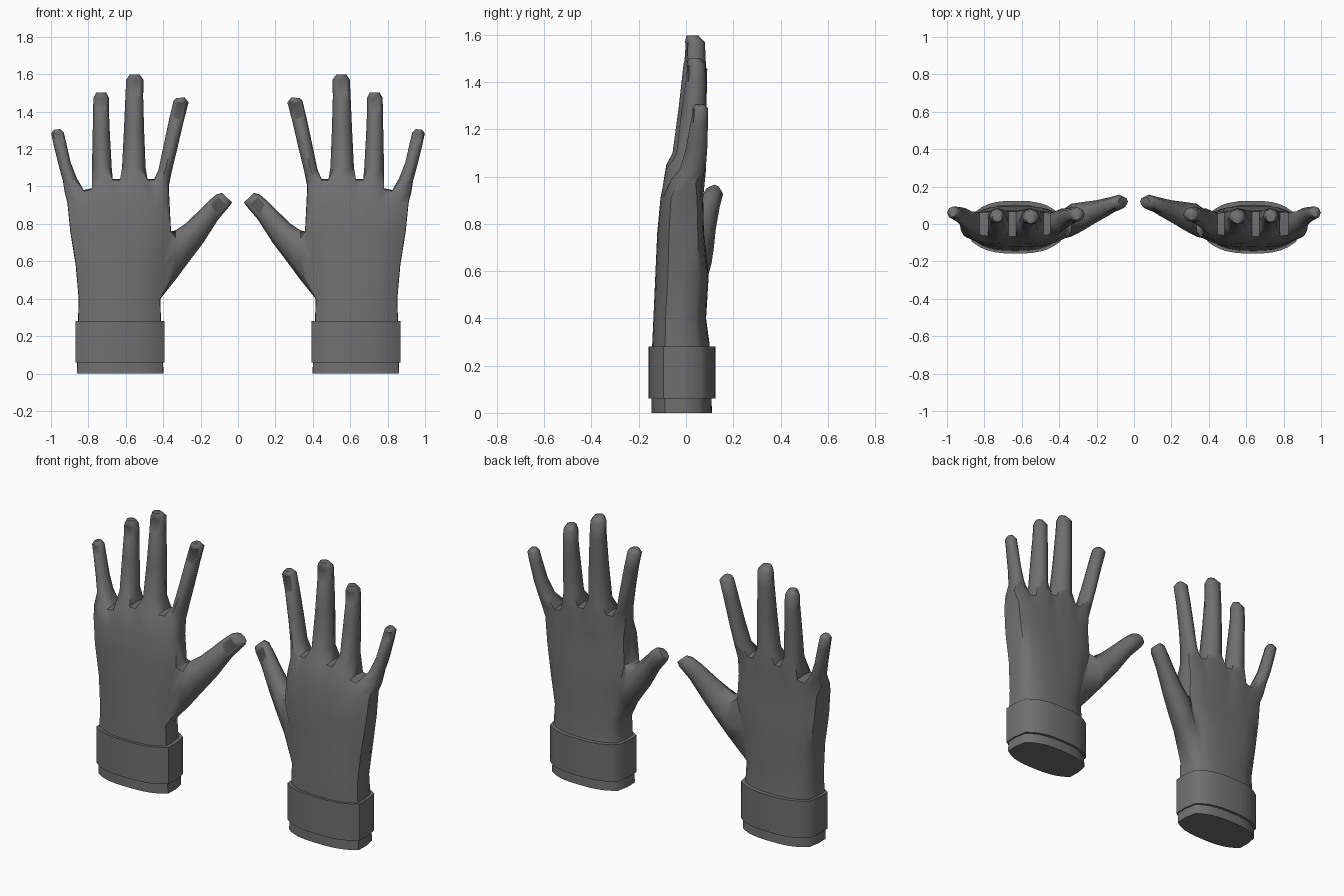
import bpy, bmesh, math

cube = bpy.data.objects.get("Cube")
if cube:
    bpy.data.objects.remove(cube, do_unlink=True)


def make_material(name, value):
    mat = bpy.data.materials.new(name)
    mat.use_nodes = True
    color = (value, value, value, 1)
    mat.diffuse_color = color
    mat.node_tree.nodes["Principled BSDF"].inputs["Base Color"].default_value = color
    return mat


glove_grey = make_material("glove grey", 0.16)
nail_grey = make_material("nail grey", 0.09)

# Knuckle line: left, middle and right column of each finger (x, z)
KNUCKLES = [
    (.372, 1.0), (.41, 1.04), (.447, 1.035),
    (.484, 1.035), (.557, 1.05), (.63, 1.035),
    (.67, 1.035), (.725, 1.03), (.78, .985),
    (.825, .975), (.87, .985), (.925, .97),
]
COLS = len(KNUCKLES)
FIRST, LAST = KNUCKLES[0][0], KNUCKLES[-1][0]

# Palm rows: z, thumb side x, little finger side x, front y, back y
PALM = [
    (0, .4, .86, -.147, .11),
    (.29, .414, .853, -.143, .1),
    (.4, .417, .85, -.138, .09),
    (.58, .4, .866, -.13, .108),
    (.76, .36, .895, -.122, .1),
    (.91, .368, .91, -.108, .092),
]
THUMB_ROW = 2

# Finger rings: first side x, z; second side x, z; centre y, half depth
INDEX = [
    (.352, 1.09, .425, 1.09, .02, .062),
    (.325, 1.2, .4, 1.21, .033, .052),
    (.29, 1.35, .366, 1.37, .045, .043),
    (.264, 1.45, .344, 1.46, .05, .04),
    (.285, 1.476, .33, 1.473, .045, .024),
]
MIDDLE = [
    (.494, 1.1, .62, 1.1, .013, .07),
    (.502, 1.3, .61, 1.3, .028, .058),
    (.507, 1.48, .602, 1.48, .037, .047),
    (.505, 1.57, .598, 1.57, .038, .042),
    (.525, 1.598, .58, 1.598, .027, .025),
]
RING = [
    (.675, 1.1, .781, 1.09, .02, .062),
    (.685, 1.28, .777, 1.28, .033, .052),
    (.69, 1.4, .775, 1.4, .042, .044),
    (.69, 1.475, .773, 1.475, .042, .04),
    (.705, 1.503, .757, 1.503, .035, .024),
]
LITTLE = [
    (.862, 1.045, .936, 1.03, .03, .054),
    (.895, 1.13, .958, 1.11, .045, .045),
    (.92, 1.24, .985, 1.22, .056, .037),
    (.932, 1.29, .999, 1.285, .06, .034),
    (.95, 1.308, .985, 1.303, .058, .02),
]
THUMB = [
    (.335, .5, .335, .765, .02, .088),
    (.262, .598, .28, .802, .042, .076),
    (.185, .7, .225, .855, .066, .06),
    (.105, .825, .158, .922, .095, .048),
    (.045, .895, .115, .958, .115, .042),
    (.032, .915, .085, .966, .12, .025),
]


def section(bm, z, x0, x1, yf, yb, hollow=0.0, top=False):
    """Closed hand cross-section: front columns, side, back columns, side."""
    mid_x, mid_y, depth = (x0 + x1) / 2, (yf + yb) / 2, (yb - yf) / 2
    front, back = [], []
    for i, (kx, kz) in enumerate(KNUCKLES):
        t = (kx - FIRST) / (LAST - FIRST)
        edge = abs(2 * t - 1)
        swell = 1 - .45 * edge ** 3
        if top and i % 3 != 1:
            swell *= .8
        x = x0 + (x1 - x0) * t
        height = kz if top else z
        front.append(bm.verts.new((x, mid_y - depth * swell, height)))
        bx = x if top else mid_x + (x - mid_x) * .95
        back.append(bm.verts.new(
            (bx, mid_y + depth * swell - hollow * (1 - edge ** 2), height)))
    z0, z1 = (KNUCKLES[0][1], KNUCKLES[-1][1]) if top else (z, z)
    near = bm.verts.new((x0 - .002, mid_y, z0))
    far = bm.verts.new((x1 + .002, mid_y, z1))
    return front + [far] + back[::-1] + [near]


def bridge(bm, a, b, skip=()):
    n = len(a)
    return [bm.faces.new((a[j], a[(j + 1) % n], b[(j + 1) % n], b[j]))
            for j in range(n) if j not in skip]


def digit(bm, base, rings):
    """Loft a finger from its base loop; return the front faces of the nail."""
    loop, spans = base, []
    for ax, az, bx, bz, y, depth in rings:
        new = []
        for k in range(8):
            a = math.radians(225 + 45 * k)
            s = (1 + math.cos(a)) / 2
            new.append(bm.verts.new((ax + (bx - ax) * s, y + depth * math.sin(a),
                                     az + (bz - az) * s)))
        spans.append(bridge(bm, loop, new))
        loop = new
    bm.faces.new(loop)
    return spans[-2][:2]


def finish(bm, name, angle):
    mesh = bpy.data.meshes.new(name)
    bm.to_mesh(mesh)
    bm.free()
    obj = bpy.data.objects.new(name, mesh)
    bpy.context.collection.objects.link(obj)
    mesh.materials.append(glove_grey)
    mesh.materials.append(nail_grey)
    bpy.ops.object.select_all(action='DESELECT')
    obj.select_set(True)
    bpy.context.view_layer.objects.active = obj
    bpy.ops.object.shade_smooth_by_angle(angle=math.radians(angle))
    # The other hand is a mirror image across x = 0
    obj.modifiers.new("other_hand", 'MIRROR').use_clip = False
    return obj


# Palm and wrist
bm = bmesh.new()
hollows = [0, 0, .005, .012, .025, .02]
rows = [section(bm, *row, hollow=h) for row, h in zip(PALM, hollows)]
rows.append(section(bm, 0, FIRST, LAST, -.085, .09, hollow=.005, top=True))
side = len(rows[0]) - 1
for r in range(len(rows) - 1):
    opening = (side - 1, side) if r in (THUMB_ROW, THUMB_ROW + 1) else ()
    bridge(bm, rows[r], rows[r + 1], opening)
bm.faces.new(rows[0])

# Webs between the fingers
top = rows[-1]
mids = [top[side]]
for i in range(2, COLS - 1, 3):
    pair = [bm.verts.new((KNUCKLES[k][0], .005, KNUCKLES[k][1] + .006))
            for k in (i, i + 1)]
    bm.faces.new((top[i], top[i + 1], pair[1], pair[0]))
    bm.faces.new((top[side - 1 - i], top[side - 2 - i], pair[1], pair[0]))
    mids += pair
mids.append(top[COLS])

# Four fingers
nails = []
for i, rings in enumerate((INDEX, MIDDLE, RING, LITTLE)):
    cols = [3 * i, 3 * i + 1, 3 * i + 2]
    backs = [top[side - 1 - c] for c in reversed(cols)]
    base = [top[c] for c in cols] + [mids[2 * i + 1]] + backs + [mids[2 * i]]
    nails.append(digit(bm, base, rings))

# Thumb grows out of the opening in the side of the palm
lo, mi, hi = rows[THUMB_ROW:THUMB_ROW + 3]
base = [lo[0], mi[0], hi[0], hi[side], hi[side - 1], mi[side - 1], lo[side - 1], lo[side]]
nails.append(digit(bm, base, THUMB))
bmesh.ops.delete(bm, geom=[v for v in bm.verts if not v.link_faces], context='VERTS')
bmesh.ops.recalc_face_normals(bm, faces=bm.faces)

# Sunken nails; those of the index finger and thumb are darker
for i, faces in enumerate(nails):
    bmesh.ops.inset_region(bm, faces=faces, thickness=.006, depth=-.003)
    for f in faces:
        f.material_index = 1 if i in (0, 4) else 0
finish(bm, "gloved_hands", 55)

# Cuff band around the wrist
bm = bmesh.new()
outer = (.394, .868, -.158, .124)
inner = (.42, .845, -.13, .09)
loops = [section(bm, z, *size) for z, size in
         ((.06, inner), (.06, outer), (.28, outer), (.28, inner))]
for k in range(4):
    bridge(bm, loops[k], loops[(k + 1) % 4])
bmesh.ops.recalc_face_normals(bm, faces=bm.faces)
finish(bm, "wrist_cuffs", 50)
